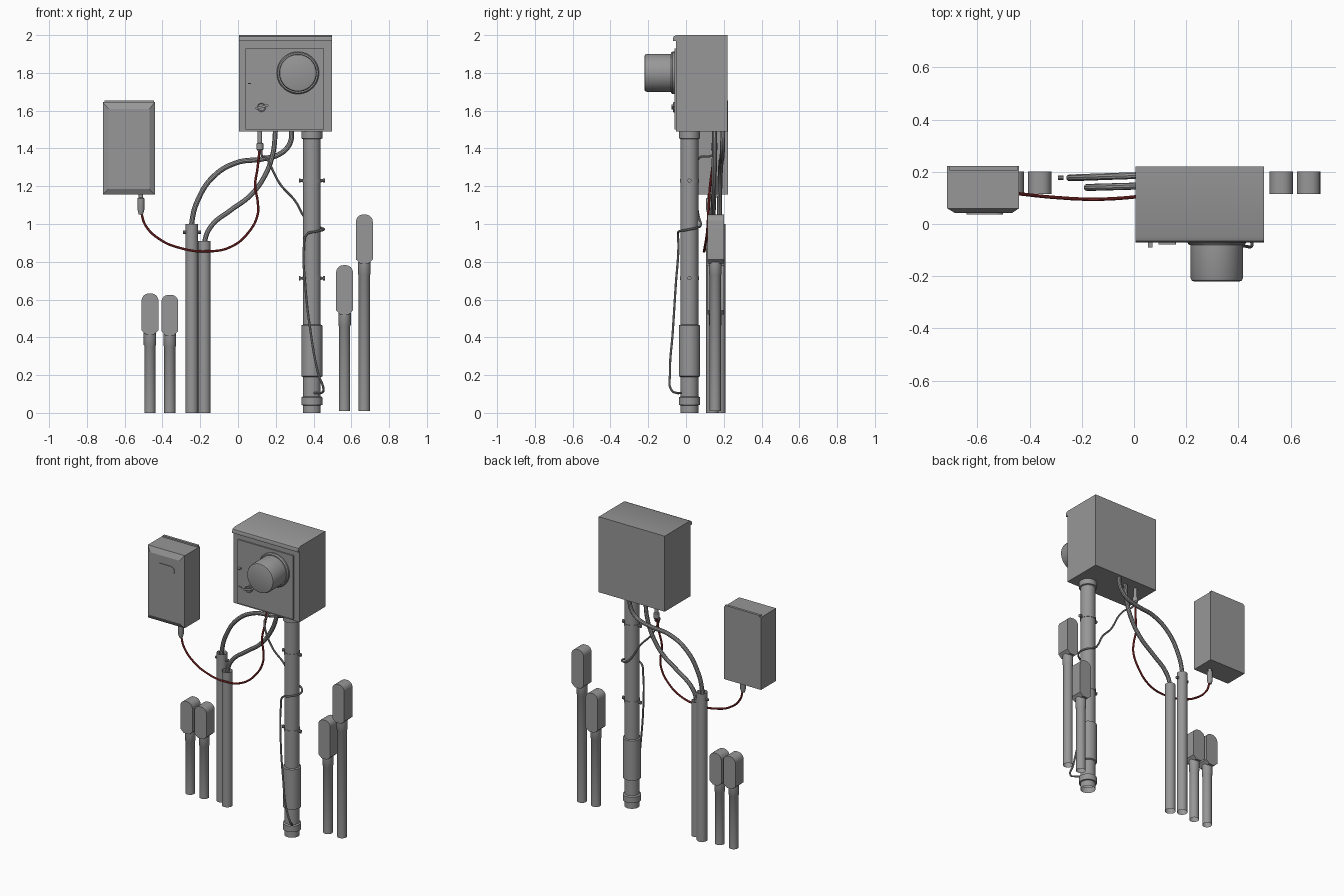
import bpy, bmesh, math
from mathutils import Matrix

if "Cube" in bpy.data.objects:
    bpy.data.objects.remove(bpy.data.objects["Cube"])


def material(name, rgb):
    m = bpy.data.materials.new(name)
    m.diffuse_color = (*rgb, 1)
    m.use_nodes = True
    m.node_tree.nodes["Principled BSDF"].inputs["Base Color"].default_value = m.diffuse_color
    return m


red = material("red_cable", (0.3, 0.03, 0.03))
grey = material("dark_grey", (0.31, 0.31, 0.31))


def shade(ob):
    bpy.ops.object.select_all(action='DESELECT')
    ob.select_set(True)
    bpy.context.view_layer.objects.active = ob
    bpy.ops.object.shade_smooth_by_angle(angle=math.radians(35))


def finish(name, bm, smooth=True):
    bmesh.ops.recalc_face_normals(bm, faces=bm.faces)
    me = bpy.data.meshes.new(name)
    bm.to_mesh(me)
    bm.free()
    ob = bpy.data.objects.new(name, me)
    bpy.context.collection.objects.link(ob)
    me.materials.append(grey)
    if smooth:
        shade(ob)
    return ob


def lathe(name, prof, loc, axis='Z', n=32, caps=True):
    """Spin (radius, height) pairs around Z, X, or -Y for front-facing parts."""
    bm = bmesh.new()
    rings = []
    for r, h in prof:
        rings.append([bm.verts.new((r * math.cos(2 * math.pi * i / n),
                                    r * math.sin(2 * math.pi * i / n), h)) for i in range(n)])
    for a, b in zip(rings, rings[1:]):
        for i in range(n):
            bm.faces.new((a[i], a[(i + 1) % n], b[(i + 1) % n], b[i]))
    if caps:
        bm.faces.new(rings[0])
        bm.faces.new(rings[-1])
    if axis != 'Z':
        bm.transform(Matrix.Rotation(math.radians(90), 4, 'X' if axis == 'Y' else 'Y'))
    bm.transform(Matrix.Translation(loc))
    return finish(name, bm)


def extrude(name, pts, step):
    """Extrude a closed 3D outline by a vector into a solid."""
    bm = bmesh.new()
    a = [bm.verts.new(p) for p in pts]
    b = [bm.verts.new([c + d for c, d in zip(p, step)]) for p in pts]
    for i in range(len(a)):
        j = (i + 1) % len(a)
        bm.faces.new((a[i], a[j], b[j], b[i]))
    bm.faces.new(a)
    bm.faces.new(b)
    return finish(name, bm)


def box(name, x0, x1, y0, y1, z0, z1):
    return extrude(name, [(x0, y0, z0), (x1, y0, z0), (x1, y0, z1), (x0, y0, z1)], (0, y1 - y0, 0))


def tube(name, pts, r, mat=grey):
    cu = bpy.data.curves.new(name, 'CURVE')
    cu.dimensions = '3D'
    cu.bevel_depth, cu.bevel_resolution, cu.resolution_u = r, 3, 10
    cu.use_fill_caps = True
    sp = cu.splines.new('BEZIER')
    sp.bezier_points.add(len(pts) - 1)
    for b, p in zip(sp.bezier_points, pts):
        b.co = p
        b.handle_left_type = b.handle_right_type = 'AUTO'
    ob = bpy.data.objects.new(name, cu)
    bpy.context.collection.objects.link(ob)
    bpy.ops.object.select_all(action='DESELECT')
    ob.select_set(True)
    bpy.context.view_layer.objects.active = ob
    bpy.ops.object.convert(target='MESH')
    ob = bpy.context.object
    shade(ob)
    ob.data.materials.append(mat)


def stadium(cx, cz, w, h, y, n=8, tilt=0):
    """Rounded slot outline facing the front."""
    r, out, t = h / 2, [], math.radians(tilt)
    for s in (1, -1):
        for i in range(n + 1):
            a = -math.pi / 2 + math.pi * i / n
            u, v = s * (w / 2 - r + r * math.cos(a)), s * r * math.sin(a)
            out.append((cx + u * math.cos(t) - v * math.sin(t), y, cz + u * math.sin(t) + v * math.cos(t)))
    return out


# Main meter cabinet with overhanging hood
side = [(0.22, 1.49), (0.22, 2.0), (-0.05, 2.0), (-0.066, 1.993), (-0.07, 1.98), (-0.07, 1.968),
        (-0.054, 1.968), (-0.054, 1.49)]
extrude("meter_cabinet", [(0.001, y, z) for y, z in side], (0.493, 0, 0))
box("cabinet_door", 0.037, 0.452, -0.062, -0.05, 1.5, 1.93)

# Round meter on the door
lathe("meter_dial", [(0.112, 0.055), (0.112, 0.072), (0.106, 0.08), (0.1, 0.08), (0.1, 0.208),
                     (0.096, 0.217), (0.088, 0.22)], (0.313, 0, 1.8), 'Y', 48)

# Door latch, its lever and the seal link
lathe("latch_plate", [(0.027, 0.06), (0.027, 0.066), (0.022, 0.069), (0.018, 0.066)],
      (0.12, 0, 1.618), 'Y', 24)
extrude("latch_lever", stadium(0.123, 1.62, 0.07, 0.012, -0.078, tilt=15), (0, 0.014, 0))
box("latch_tab", 0.045, 0.07, -0.068, -0.058, 1.61, 1.618)
box("seal_link", 0.05, 0.066, -0.09, -0.058, 1.741, 1.747)

# Main service mast with couplings
PX, PY = 0.387, 0.018
lathe("service_mast", [(0.047, 0), (0.047, 0.04), (0.056, 0.042), (0.056, 0.082), (0.047, 0.088),
                       (0.047, 0.19), (0.056, 0.194), (0.056, 0.463), (0.047, 0.467), (0.047, 1.45),
                       (0.056, 1.453), (0.056, 1.495)], (PX, PY, 0), caps=False)
for i, z in enumerate((0.713, 1.23)):
    lathe(f"mast_strap_{i}", [(0.047, z - 0.009), (0.05, z - 0.009), (0.05, z + 0.009), (0.047, z + 0.009)],
          (PX, PY, 0), caps=False)
    for s in (-1, 1):
        lathe(f"strap_bolt_{i}_{s}", [(0.007, -0.012 * s), (0.007, 0.002 * s), (0.011, 0.002 * s),
                                      (0.011, 0.012 * s)], (PX + s * 0.057, PY, z), 'X', 10)

# Hollow ground conduits and the thick cables leaving them
for name, x, y, h in (("conduit_tall", -0.248, 0.177, 1.0), ("conduit_short", -0.182, 0.14, 0.91)):
    lathe(name, [(0.033, 0), (0.033, h)], (x, y, 0), n=24, caps=False)
for s in (-1, 1):
    lathe(f"conduit_bolt_{s}", [(0.009, -0.01), (0.009, 0.01)], (-0.248 + s * 0.037, 0.177, 0.957), 'X', 10)
tube("thick_cable_outer", [(-0.248, 0.177, 0.92), (-0.248, 0.177, 1.01), (-0.215, 0.178, 1.13),
                           (-0.13, 0.181, 1.255), (-0.01, 0.185, 1.325), (0.13, 0.189, 1.345),
                           (0.225, 0.192, 1.375), (0.272, 0.194, 1.43), (0.281, 0.195, 1.5)], 0.0135)
tube("thick_cable_inner", [(-0.182, 0.14, 0.83), (-0.18, 0.14, 0.91), (-0.145, 0.141, 0.99),
                           (-0.04, 0.144, 1.075), (0.06, 0.147, 1.15), (0.135, 0.149, 1.25),
                           (0.18, 0.15, 1.37), (0.195, 0.151, 1.5)], 0.0135)

# Small equipment box with chamfered front
bm = bmesh.new()
loops = []
for x0, x1, z0, z1, y in ((-0.72, -0.444, 1.155, 1.645, 0.222), (-0.72, -0.444, 1.155, 1.645, 0.06),
                          (-0.69, -0.472, 1.185, 1.61, 0.042)):
    loops.append([bm.verts.new(p) for p in ((x0, y, z0), (x1, y, z0), (x1, y, z1), (x0, y, z1))])
for a, b in zip(loops, loops[1:]):
    for i in range(4):
        bm.faces.new((a[i], a[(i + 1) % 4], b[(i + 1) % 4], b[i]))
bm.faces.new(loops[0])
bm.faces.new(loops[-1])
finish("equipment_box", bm, smooth=False)
box("equipment_box_lip", -0.71, -0.45, 0.205, 0.222, 1.64, 1.655)
extrude("equipment_box_badge", stadium(-0.576, 1.528, 0.14, 0.058, 0.037), (0, 0.01, 0))

# Cable glands and the thin red cable between the two boxes
lathe("gland_left", [(0.012, 1.16), (0.012, 1.14), (0.018, 1.136), (0.018, 1.075), (0.011, 1.05)],
      (-0.518, 0.125, 0), n=16)
lathe("gland_right", [(0.012, 1.495), (0.012, 1.43), (0.018, 1.426), (0.018, 1.395), (0.012, 1.388)],
      (0.112, 0.15, 0), n=16)
tube("red_cable", [(-0.518, 0.125, 1.07), (-0.495, 0.122, 0.995), (-0.42, 0.113, 0.92),
                   (-0.31, 0.102, 0.873), (-0.17, 0.095, 0.855), (-0.04, 0.1, 0.88),
                   (0.055, 0.112, 0.96), (0.1, 0.118, 1.05), (0.1, 0.122, 1.12), (0.087, 0.127, 1.2),
                   (0.1, 0.14, 1.3), (0.112, 0.15, 1.41)], 0.0065, red)

# Earth wire wrapping the mast
tube("earth_wire", [(0.118, 0.16, 1.4), (0.122, 0.14, 1.365), (0.145, 0.07, 1.35), (0.22, 0.045, 1.21),
                    (0.3, 0.055, 1.12), (0.345, 0.067, 1.04), (0.385, 0.078, 0.995), (0.435, 0.056, 0.98),
                    (0.45, 0.01, 0.97), (0.41, -0.037, 0.96), (0.36, -0.042, 0.945),
                    (0.345, -0.04, 0.88), (0.352, -0.054, 0.68), (0.38, -0.07, 0.43),
                    (0.42, -0.085, 0.21), (0.448, -0.075, 0.118), (0.435, -0.05, 0.106),
                    (0.4, -0.025, 0.106)], 0.006)

# Four short pedestal posts with rounded heads
for i, (x, z0, z1, base) in enumerate(((-0.47, 0.415, 0.632, 0), (-0.365, 0.41, 0.625, 0),
                                       (0.56, 0.52, 0.782, 0.01), (0.665, 0.79, 1.05, 0.01))):
    lathe(f"pedestal_post_{i}", [(0.03, base), (0.03, z0 - 0.06), (0.033, z0 - 0.055), (0.033, z0 + 0.01)],
          (x, 0.155, 0), n=24, caps=False)
    w, r = 0.0445, 0.038
    outline = [(x - w, 0.115, z0 + 0.022), (x - w + 0.024, 0.115, z0), (x + w - 0.024, 0.115, z0),
               (x + w, 0.115, z0 + 0.022)]
    for cx, start in ((x + w - r, 0), (x - w + r, 90)):
        for k in range(7):
            a = math.radians(start + 15 * k)
            outline.append((cx + r * math.cos(a), 0.115, z1 - r + r * math.sin(a)))
    extrude(f"pedestal_head_{i}", outline, (0, 0.087, 0))

# Centre the whole assembly
for ob in bpy.data.objects:
    ob.location.x += 0.004
